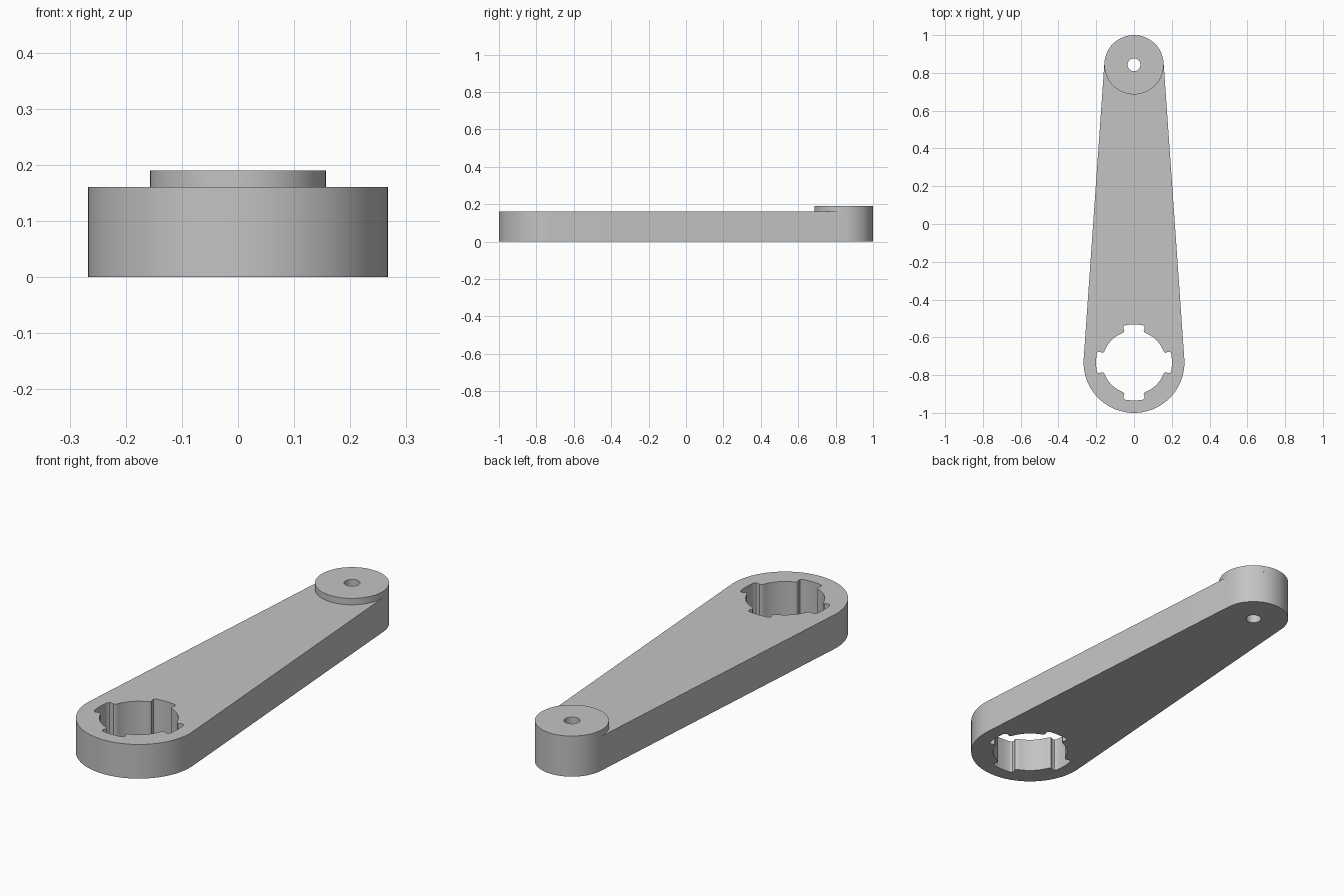
import bpy, bmesh
from math import sin, cos, pi, asin, radians, hypot, atan2

if "Cube" in bpy.data.objects:
    bpy.data.objects.remove(bpy.data.objects["Cube"])

BIG_Y, BIG_R = -0.733, 0.267      # wide end
SMALL_Y, SMALL_R = 0.843, 0.157   # narrow end
ARM_H, BOSS_H = 0.16, 0.19

grey = bpy.data.materials.new("plain grey")
grey.diffuse_color = (0.55, 0.55, 0.55, 1)
grey.use_nodes = True
grey.node_tree.nodes["Principled BSDF"].inputs["Base Color"].default_value = grey.diffuse_color


def arc(cy, r, a0, a1, n):
    return [(r * cos(a0 + (a1 - a0) * i / n), cy + r * sin(a0 + (a1 - a0) * i / n))
            for i in range(n + 1)]


def circle(cy, r, n):
    return arc(cy, r, 0, 2 * pi, n)[:-1]


def plate(name, loops, z0, z1, bottom=True):
    """Extrude an outline with holes from z0 to z1."""
    bm = bmesh.new()
    rims = {}
    for z in (z0, z1):
        rims[z] = [[bm.verts.new((x, y, z)) for x, y in loop] for loop in loops]
    for low, high in zip(rims[z0], rims[z1]):
        for i in range(len(low)):
            j = (i + 1) % len(low)
            bm.faces.new((low[i], low[j], high[j], high[i]))
    for z in ((z0, z1) if bottom else (z1,)):
        edges = [bm.edges.get((r[i - 1], r[i])) for r in rims[z] for i in range(len(r))]
        bmesh.ops.triangle_fill(bm, edges=edges, use_beauty=True,
                                use_dissolve=False, normal=(0, 0, 1))
    bmesh.ops.recalc_face_normals(bm, faces=bm.faces)
    # An open-bottomed plate must still face upward on top
    top = max(bm.faces, key=lambda f: f.calc_center_median().z)
    if top.normal.z < 0:
        bmesh.ops.reverse_faces(bm, faces=bm.faces)
    mesh = bpy.data.meshes.new(name)
    bm.to_mesh(mesh)
    bm.free()
    mesh.materials.append(grey)
    obj = bpy.data.objects.new(name, mesh)
    bpy.context.collection.objects.link(obj)
    bpy.context.view_layer.objects.active = obj
    obj.select_set(True)
    bpy.ops.object.shade_smooth_by_angle(angle=radians(30))
    obj.select_set(False)


# Tapered outline: two arcs joined by their common tangents
t = asin((BIG_R - SMALL_R) / (SMALL_Y - BIG_Y))
outline = (arc(SMALL_Y, SMALL_R, t, pi - t, 48)
           + arc(BIG_Y, BIG_R, pi - t, 2 * pi + t, 64))

# Socket: round bore with four rounded notches, (outward, sideways) half profile
half = [(0.157, 0.058), (0.162, 0.053), (0.168, 0.051), (0.175, 0.054),
        (0.183, 0.057), (0.190, 0.056), (0.195, 0.051), (0.198, 0.043), (0.200, 0.022)]
notch = [(u, -v) for u, v in half] + [(0.201, 0)] + [(u, v) for u, v in reversed(half)]
bore_r = hypot(*half[0])
edge = atan2(half[0][1], half[0][0])
socket = []
for k in range(4):
    a = k * pi / 2
    socket += [(u * cos(a) - v * sin(a), BIG_Y + u * sin(a) + v * cos(a)) for u, v in notch]
    socket += arc(BIG_Y, bore_r, a + edge, a + pi / 2 - edge, 12)[1:-1]

pin_hole = circle(SMALL_Y, 0.034, 32)

plate("arm", [outline, socket, pin_hole], 0, ARM_H)
plate("boss", [circle(SMALL_Y, SMALL_R, 96), pin_hole], ARM_H, BOSS_H, bottom=False)
